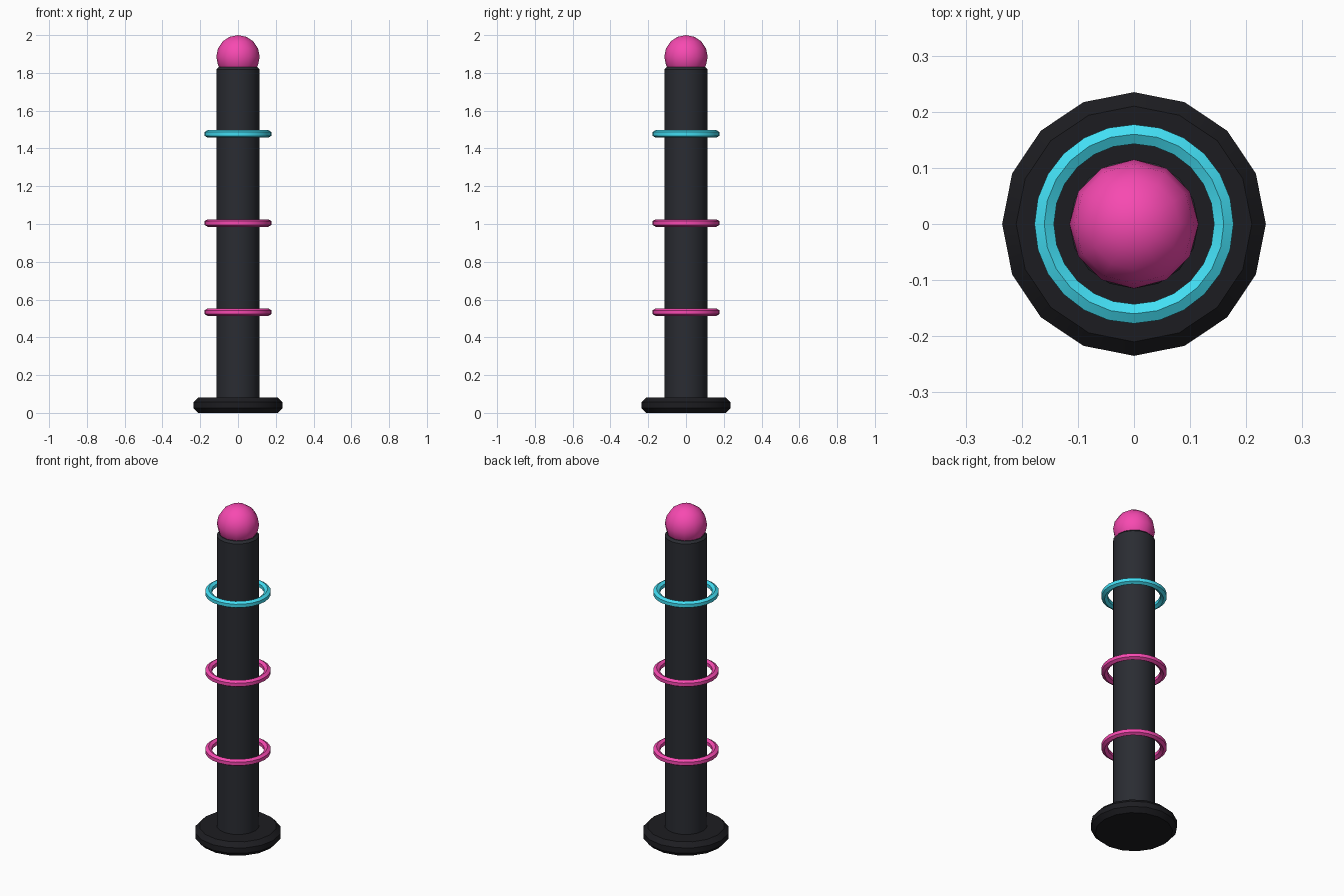
import bpy
import bmesh
from math import cos, sin, pi, radians

if "Cube" in bpy.data.objects:
    bpy.data.objects.remove(bpy.data.objects["Cube"])


def paint(name, rgb):
    mat = bpy.data.materials.new(name)
    mat.diffuse_color = (*rgb, 1.0)
    mat.use_nodes = True
    mat.node_tree.nodes["Principled BSDF"].inputs["Base Color"].default_value = mat.diffuse_color
    return mat


BASE = paint("near_black", (0.012, 0.012, 0.015))
POLE = paint("charcoal", (0.023, 0.025, 0.032))
PINK = paint("pink", (0.93, 0.067, 0.44))
CYAN = paint("cyan", (0.055, 0.73, 0.90))


def finish(obj, name, mat, angle):
    obj.name = name
    obj.data.materials.append(mat)
    bpy.ops.object.select_all(action='DESELECT')
    obj.select_set(True)
    bpy.context.view_layer.objects.active = obj
    bpy.ops.object.shade_smooth_by_angle(angle=radians(angle))


def lathe(name, profile, sides, mat, closed=False):
    """Turn an (r, z) profile about z; open profiles get flat end caps."""
    bm = bmesh.new()
    loops = [[bm.verts.new((r * cos(2 * pi * i / sides), r * sin(2 * pi * i / sides), z))
              for i in range(sides)] for r, z in profile]
    pairs = list(zip(loops, loops[1:]))
    if closed:
        pairs.append((loops[-1], loops[0]))
    else:
        bm.faces.new(loops[0][::-1])
        bm.faces.new(loops[-1])
    for a, b in pairs:
        for i in range(sides):
            j = (i + 1) % sides
            bm.faces.new((a[i], a[j], b[j], b[i]))
    bmesh.ops.recalc_face_normals(bm, faces=bm.faces[:])
    mesh = bpy.data.meshes.new(name)
    bm.to_mesh(mesh)
    bm.free()
    obj = bpy.data.objects.new(name, mesh)
    bpy.context.collection.objects.link(obj)
    finish(obj, name, mat, 30)


# Chamfered foot and upright pole
lathe("base", [(0.21, 0), (0.235, 0.025), (0.235, 0.057), (0.21, 0.082)], 16, BASE)
lathe("pole", [(0.115, 0.06), (0.115, 1.818), (0.103, 1.83)], 16, POLE)

# Floating rings with a hexagonal section
for name, z, mat in (("lower_ring", 0.533, PINK), ("middle_ring", 1.005, PINK),
                     ("upper_ring", 1.477, CYAN)):
    section = [(0.16 + 0.02 * cos(pi / 6 + k * pi / 3),
                z + 0.02 * sin(pi / 6 + k * pi / 3)) for k in range(6)]
    lathe(name, section, 24, mat, closed=True)

# Ball on top
bpy.ops.mesh.primitive_uv_sphere_add(segments=12, ring_count=8, radius=0.115,
                                     location=(0, 0, 1.885))
finish(bpy.context.object, "top_ball", PINK, 60)
